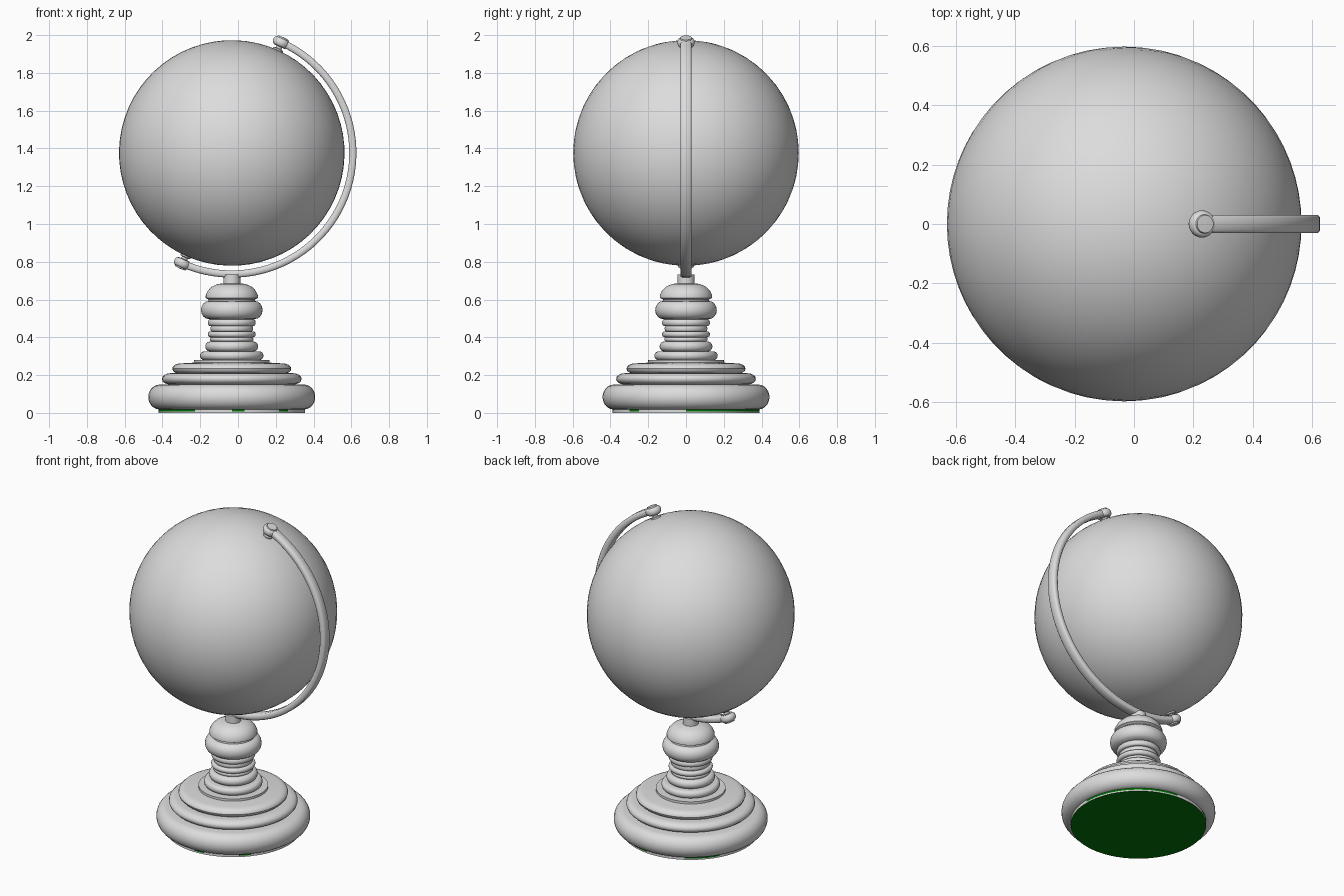
import bpy
import bmesh
from math import sin, cos, pi, radians, degrees, atan2
from mathutils import Vector, Matrix

cube = bpy.data.objects.get("Cube")
if cube:
    bpy.data.objects.remove(cube, do_unlink=True)

CENTRE = Vector((-0.033, 0, 1.376))
GLOBE_R = 0.597
TILT = radians(24.1)


def material(name, colour):
    mat = bpy.data.materials.new(name)
    mat.use_nodes = True
    mat.diffuse_color = colour
    mat.node_tree.nodes["Principled BSDF"].inputs["Base Color"].default_value = colour
    return mat


grey = material("light grey", (0.72, 0.72, 0.72, 1))
green = material("green felt", (0.0, 0.17, 0.002, 1))


def finish(name, bm, mat, matrix=Matrix(), angle=35):
    bmesh.ops.remove_doubles(bm, verts=bm.verts, dist=0.0001)
    bmesh.ops.recalc_face_normals(bm, faces=bm.faces)
    mesh = bpy.data.meshes.new(name)
    bm.to_mesh(mesh)
    bm.free()
    obj = bpy.data.objects.new(name, mesh)
    bpy.context.collection.objects.link(obj)
    mesh.materials.append(mat)
    obj.matrix_world = matrix
    bpy.ops.object.select_all(action='DESELECT')
    obj.select_set(True)
    bpy.context.view_layer.objects.active = obj
    bpy.ops.object.shade_smooth_by_angle(angle=radians(angle))
    return obj


def lathe(name, profile, mat, matrix, steps=48):
    """Turn a (radius, height) profile around z."""
    bm = bmesh.new()
    verts = [bm.verts.new((r, 0, z)) for r, z in profile]
    edges = [bm.edges.new(pair) for pair in zip(verts, verts[1:])]
    bmesh.ops.spin(bm, geom=verts + edges, cent=(0, 0, 0), axis=(0, 0, 1),
                   angle=2 * pi, steps=steps, use_duplicate=False)
    return finish(name, bm, mat, matrix)


def bulge(radius, low, high, depth, n=8):
    """Half-round moulding, listed from the bottom up."""
    mid, half = (low + high) / 2, (high - low) / 2
    return [(radius - depth + depth * cos(a), mid + half * sin(a))
            for a in (-pi / 2 + pi * i / n for i in range(n + 1))]


stand_at = Matrix.Translation((CENTRE.x, 0, 0))

# Felt pad: green underside, grey rim with green patches along its upper edge
pad = lathe("felt_pad", [(0, 0), (0.389, 0), (0.389, 0.008), (0.389, 0.022), (0, 0.022)],
            green, stand_at, 72)
pad.data.materials.append(grey)
PATCHES = ((0, 85), (120, 150), (180, 239), (270, 280), (310, 320))
for face in pad.data.polygons:
    around = degrees(atan2(face.center.y, face.center.x)) % 360
    patched = face.center.z > 0.008 and any(a < around < b for a, b in PATCHES)
    if face.normal.z > -0.5 and not patched:
        face.material_index = 1

# Stepped round foot
foot = [(0, 0.022)]
foot += bulge(0.442, 0.018, 0.15, 0.06, 12)
foot += bulge(0.37, 0.15, 0.21, 0.045)
foot += bulge(0.315, 0.206, 0.262, 0.045)
foot += [(0.2, 0.266), (0.2, 0.28), (0, 0.28)]
lathe("foot", foot, grey, stand_at)

# Turned column
column = [(0, 0.28)]
for ring in [(0.168, 0.28, 0.325, 0.02), (0.14, 0.325, 0.378, 0.025),
             (0.115, 0.378, 0.4, 0.01), (0.127, 0.4, 0.432, 0.015),
             (0.113, 0.432, 0.46, 0.006), (0.127, 0.46, 0.495, 0.012),
             (0.163, 0.497, 0.592, 0.04)]:
    column += bulge(*ring)
column += [(0.122, 0.6), (0.138, 0.608), (0.138, 0.622), (0.128, 0.645),
           (0.108, 0.667), (0.075, 0.682), (0.045, 0.686), (0.045, 0.732), (0, 0.732)]
lathe("column", column, grey, stand_at)

# Globe ball
bm = bmesh.new()
bmesh.ops.create_uvsphere(bm, u_segments=64, v_segments=32, radius=GLOBE_R)
tilted = Matrix.Translation(CENTRE) @ Matrix.Rotation(TILT, 4, 'Y')
finish("globe", bm, grey, tilted)

# Half-circle arm: a softly bevelled section swept from pole to pole
section = [(0.66, 0.021), (0.652, 0.03), (0.63, 0.03), (0.622, 0.021)]
section += [(r, -y) for r, y in reversed(section)]
bm = bmesh.new()
rings = []
for i in range(49):
    a = pi / 2 - pi * i / 48
    rings.append([bm.verts.new((r * cos(a), y, r * sin(a))) for r, y in section])
for a, b in zip(rings, rings[1:]):
    for j in range(len(section)):
        k = (j + 1) % len(section)
        bm.faces.new((a[j], a[k], b[k], b[j]))
bm.faces.new(rings[0])
bm.faces.new(rings[-1])
finish("arm", bm, grey, tilted, 60)

# Pole knobs with their pins and flanges
knob = [(0, 0.585), (0.03, 0.585), (0.028, 0.603), (0.017, 0.606), (0.017, 0.617), (0.034, 0.617)]
knob += bulge(0.046, 0.619, 0.662, 0.014)
knob += [(0.03, 0.669), (0, 0.671)]
for name, flip in (("top_knob", 0), ("bottom_knob", pi)):
    lathe(name, knob, grey, tilted @ Matrix.Rotation(flip, 4, 'X'), 24)
